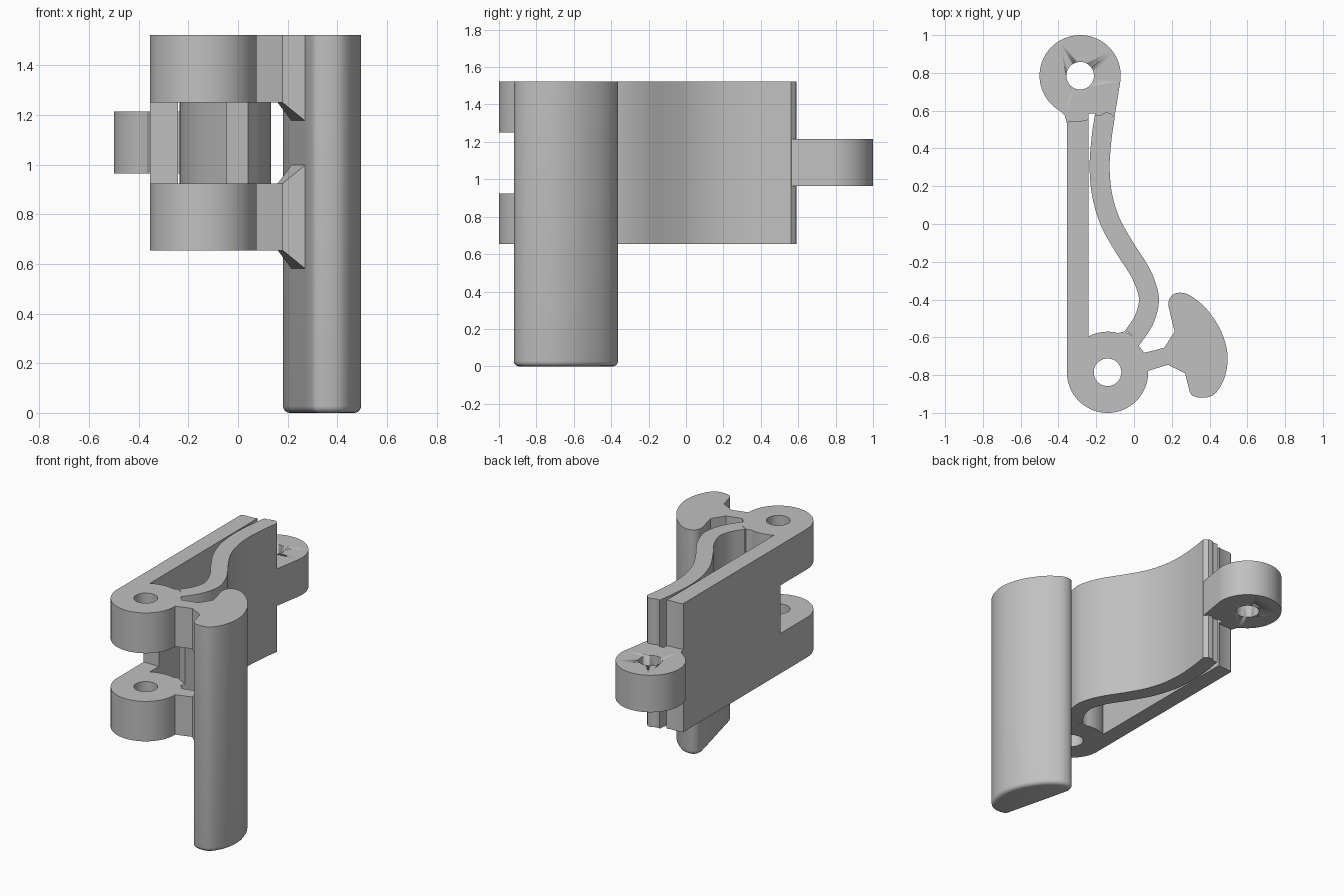
import bpy, bmesh, math
from mathutils import Vector

if "Cube" in bpy.data.objects:
    bpy.data.objects.remove(bpy.data.objects["Cube"])

grey = bpy.data.materials.new("plain_grey")
grey.diffuse_color = (0.53, 0.53, 0.53, 1)
grey.use_nodes = True
grey.node_tree.nodes["Principled BSDF"].inputs["Base Color"].default_value = grey.diffuse_color

LOW, HIGH = 0.655, 1.523          # height range of the clip walls
BANDS = [(LOW, 0.925), (1.25, HIGH)]
R, HOLE = 0.215, 0.073            # knuckle and pin hole radii


def finish(name, bm):
    bmesh.ops.recalc_face_normals(bm, faces=bm.faces)
    me = bpy.data.meshes.new(name)
    bm.to_mesh(me)
    bm.free()
    ob = bpy.data.objects.new(name, me)
    bpy.context.collection.objects.link(ob)
    me.materials.append(grey)
    bpy.ops.object.select_all(action='DESELECT')
    bpy.context.view_layer.objects.active = ob
    ob.select_set(True)
    bpy.ops.object.shade_smooth_by_angle(angle=math.radians(30))
    return ob


def prism(name, pts, z0, z1, round_bottom=0):
    bm = bmesh.new()
    base = bm.faces.new([bm.verts.new((x, y, z0)) for x, y in pts])
    top = bmesh.ops.extrude_face_region(bm, geom=[base], use_keep_orig=True)
    for v in top['geom']:
        if isinstance(v, bmesh.types.BMVert):
            v.co.z = z1
    if round_bottom:
        edges = [e for e in bm.edges if all(v.co.z == z0 for v in e.verts)]
        bmesh.ops.recalc_face_normals(bm, faces=bm.faces)
        bmesh.ops.bevel(bm, geom=edges, offset=round_bottom, segments=4,
                        profile=0.5, affect='EDGES', clamp_overlap=True)
    return finish(name, bm)


def arc(cx, cy, r, a0, a1, n=48):
    angs = [math.radians(a0 + (a1 - a0) * i / n) for i in range(n + 1)]
    return [(cx + r * math.cos(a), cy + r * math.sin(a)) for a in angs]


def spline(pts, n=6):
    p = [Vector(q) for q in pts]
    p = [2 * p[0] - p[1]] + p + [2 * p[-1] - p[-2]]
    out = []
    for a, b, c, d in zip(p, p[1:], p[2:], p[3:]):
        for i in range(n):
            t = i / n
            out.append(0.5 * (2 * b + (c - a) * t + (2 * a - 5 * b + 4 * c - d) * t * t
                              + (3 * b - a - 3 * c + d) * t ** 3))
    return out + [p[-2]]


def drill(ob, cx, cy):
    cutter = prism("pin_cutter", arc(cx, cy, HOLE, 0, 352.5, 47), 0.3, 1.8)
    cutter.hide_render = True
    mod = ob.modifiers.new("pin_hole", 'BOOLEAN')
    mod.operation, mod.solver, mod.object = 'DIFFERENCE', 'EXACT', cutter
    bpy.ops.object.select_all(action='DESELECT')
    bpy.context.view_layer.objects.active = ob
    ob.select_set(True)
    bpy.ops.object.modifier_apply(modifier=mod.name)
    bpy.data.objects.remove(cutter)


# Straight wall
prism("straight_wall", [(-0.355, -0.5), (-0.242, -0.5), (-0.242, 0.555),
                        (-0.258, 0.547), (-0.34, 0.545), (-0.355, 0.535)], LOW, HIGH)

# S-shaped spring wall, a centre line given thickness
mid = spline([(-0.155, 0.57), (-0.172, 0.45), (-0.182, 0.3), (-0.168, 0.15),
              (-0.125, 0.01), (-0.05, -0.125), (0.03, -0.25), (0.071, -0.35),
              (0.078, -0.42), (0.052, -0.51), (-0.003, -0.595)])
left, right = [], []
for i, p in enumerate(mid):
    t = (mid[min(i + 1, len(mid) - 1)] - mid[max(i - 1, 0)]).normalized()
    side = Vector((-t.y, t.x)) * 0.053
    left.append(p + side)
    right.append(p - side)
tip = [(-0.18, 0.575), (-0.152, 0.59), (-0.125, 0.588)]
prism("spring_wall", tip + left + right[::-1], LOW, HIGH)

# Single knuckle at the back, in the middle of the height
outline = arc(-0.285, 0.785, R, -8, 240) + [
    (-0.367, 0.575), (-0.354, 0.53), (-0.242, 0.53), (-0.242, 0.585),
    (-0.207, 0.585), (-0.2, 0.55), (-0.106, 0.55)]
drill(prism("back_knuckle", outline, 0.965, 1.215), -0.285, 0.785)

# Pair of front knuckles, each with a web flaring into the grip
outline = ([(0.043, -0.622), (-0.05, -0.568)] + arc(-0.14, -0.785, R, 75, 118, 10)
           + [(-0.242, -0.5), (-0.355, -0.5)] + arc(-0.14, -0.785, R, 180, 362)
           + [(0.18, -0.745), (0.16, -0.655), (0.055, -0.682), (0.025, -0.645)])
for i, (z0, z1) in enumerate(BANDS):
    drill(prism(f"front_knuckle_{i}", outline, z0, z1), -0.14, -0.785)
    f1 = z1 if z1 == HIGH else z1 + 0.073
    f0 = z0 - 0.073
    bm = bmesh.new()
    near = [(0.16, -0.655, z0), (0.18, -0.745, z0), (0.18, -0.745, z1), (0.16, -0.655, z1)]
    far = [(0.215, -0.57, f0), (0.27, -0.79, f0), (0.27, -0.79, f1), (0.215, -0.57, f1)]
    n, f = ([bm.verts.new(c) for c in ring] for ring in (near, far))
    bm.faces.new(n)
    bm.faces.new(f)
    for k in range(4):
        j = (k + 1) % 4
        bm.faces.new((n[k], n[j], f[j], f[k]))
    finish(f"web_flare_{i}", bm)

# Tall grip with a rounded bottom
back = spline([(0.181, -0.43), (0.188, -0.395), (0.213, -0.37), (0.25, -0.364),
               (0.3, -0.38), (0.38, -0.445), (0.45, -0.545), (0.485, -0.635),
               (0.496, -0.715), (0.485, -0.795), (0.455, -0.865), (0.415, -0.908),
               (0.36, -0.92), (0.312, -0.91), (0.295, -0.89)], 4)
prism("grip", [tuple(p) for p in back] + [(0.27, -0.79), (0.215, -0.57)], 0, HIGH, 0.03)
